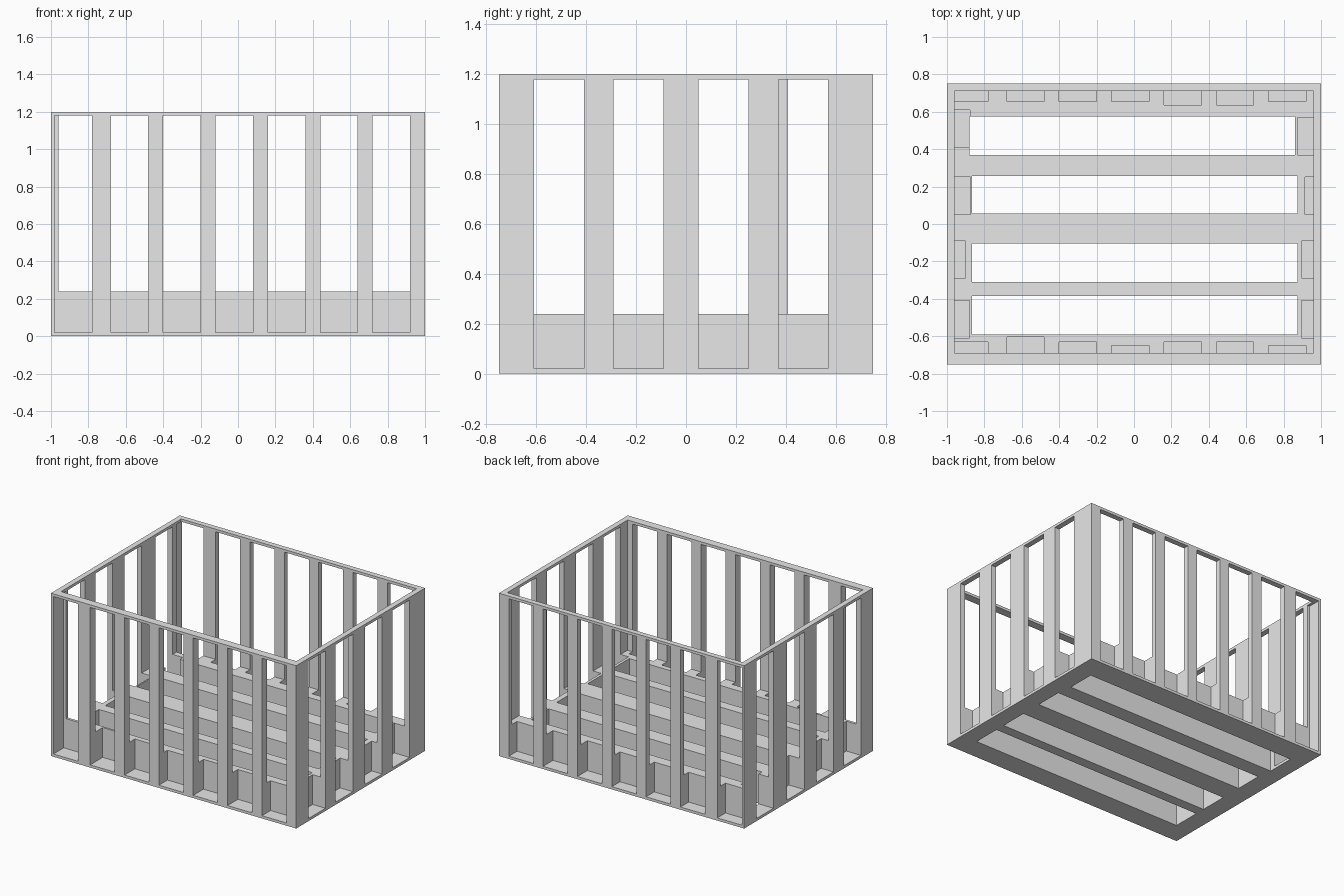
import bpy
import bmesh
from mathutils import Matrix, Vector

old = bpy.data.objects.get("Cube")
if old:
    bpy.data.objects.remove(old, do_unlink=True)

HX, HY, HEIGHT = 1.0, 0.75, 1.2
BASE_TOP = 0.24
SILL, HEAD = 0.02, 1.18
WIDTH = 0.2          # width of every window
OUT = 0.1            # how far cutters reach past the body


def boxes(name, spans):
    """One mesh object made of boxes given as (x0, x1, y0, y1, z0, z1)."""
    bm = bmesh.new()
    for x0, x1, y0, y1, z0, z1 in spans:
        centre = Vector((x0 + x1, y0 + y1, z0 + z1)) / 2
        size = Matrix.Diagonal((x1 - x0, y1 - y0, z1 - z0, 1))
        bmesh.ops.create_cube(bm, size=1, matrix=Matrix.Translation(centre) @ size)
    mesh = bpy.data.meshes.new(name)
    bm.to_mesh(mesh)
    bm.free()
    obj = bpy.data.objects.new(name, mesh)
    bpy.context.collection.objects.link(obj)
    return obj


def cut(body, name, spans):
    """Subtract boxes from the body and drop the cutter."""
    cutter = boxes(name, spans)
    cutter.hide_render = True
    mod = body.modifiers.new(name, "BOOLEAN")
    mod.operation = "DIFFERENCE"
    mod.solver = "EXACT"
    mod.object = cutter
    bpy.context.view_layer.objects.active = body
    bpy.ops.object.modifier_apply(modifier=mod.name)
    bpy.data.objects.remove(cutter, do_unlink=True)


# Solid block, then the open inside above the thick base
crate = boxes("slatted_crate", [(-HX, HX, -HY, HY, 0, HEIGHT)])
cut(crate, "inside", [(-0.96, 0.96, -0.69, 0.71, BASE_TOP, HEIGHT + OUT)])

# Tall windows, each running into the base by its own depth
windows = []
front_ends = [-0.63, -0.605, -0.63, -0.65, -0.63, -0.63, -0.65]
back_ends = [0.655, 0.655, 0.655, 0.655, 0.635, 0.635, 0.655]
starts = [-0.98] + [-0.68 + 0.28 * i for i in range(6)]
for x, front, back in zip(starts, front_ends, back_ends):
    windows.append((x, x + WIDTH, -HY - OUT, front, SILL, HEAD))
    windows.append((x, x + WIDTH, back, HY + OUT, SILL, HEAD))
for y, end in [(-0.61, -0.88), (-0.29, -0.9), (0.05, -0.875), (0.41, -0.876)]:
    windows.append((-HX - OUT, end, y, y + WIDTH, SILL, HEAD))
for y, end in [(-0.61, 0.896), (-0.29, 0.896), (0.05, 0.915), (0.37, 0.875)]:
    windows.append((end, HX + OUT, y, y + WIDTH, SILL, HEAD))
cut(crate, "windows", windows)

# Long slots through the base
slots = [(-0.865, 0.875, -0.59, -0.385), (-0.865, 0.875, -0.31, -0.105),
         (-0.865, 0.875, 0.055, 0.257), (-0.88, 0.86, 0.37, 0.575)]
cut(crate, "slots", [s + (-OUT, BASE_TOP + OUT) for s in slots])

# Plain grey
grey = bpy.data.materials.new("light_grey")
grey.use_nodes = True
colour = (0.8, 0.8, 0.8, 1)
grey.diffuse_color = colour
grey.node_tree.nodes["Principled BSDF"].inputs["Base Color"].default_value = colour
crate.data.materials.clear()
crate.data.materials.append(grey)
for face in crate.data.polygons:
    face.material_index = 0
    face.use_smooth = False
